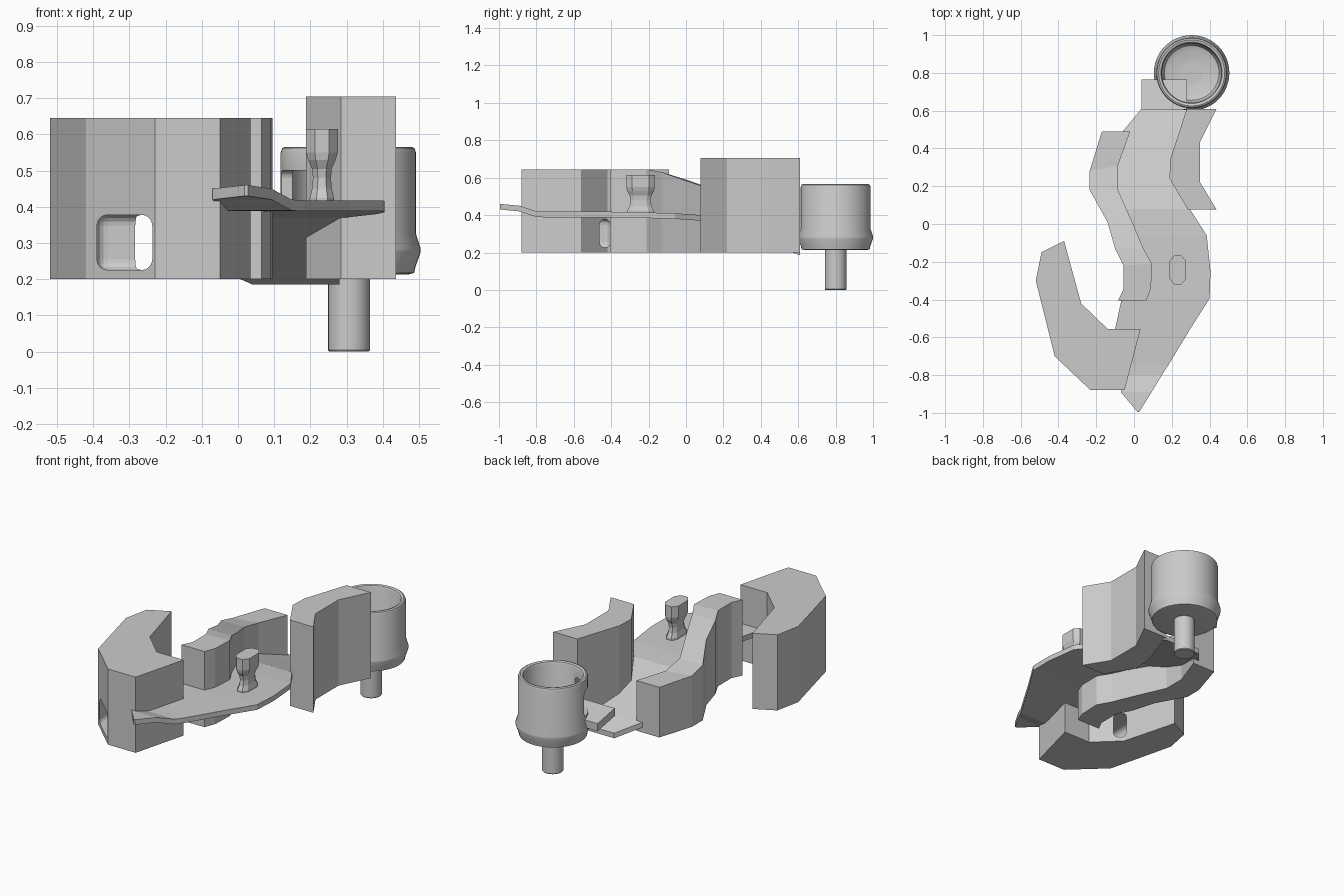
import bpy, bmesh
from math import cos, sin, pi, radians

if "Cube" in bpy.data.objects:
    bpy.data.objects.remove(bpy.data.objects["Cube"])


def make_object(name, bm):
    bmesh.ops.recalc_face_normals(bm, faces=bm.faces)
    me = bpy.data.meshes.new(name)
    bm.to_mesh(me)
    bm.free()
    ob = bpy.data.objects.new(name, me)
    bpy.context.collection.objects.link(ob)
    return ob


def skin(name, rings):
    """Closed solid through equal-length rings of points."""
    bm = bmesh.new()
    vs = [[bm.verts.new(p) for p in r] for r in rings]
    n = len(vs[0])
    for a, b in zip(vs, vs[1:]):
        for i in range(n):
            bm.faces.new((a[i], a[(i + 1) % n], b[(i + 1) % n], b[i]))
    bm.faces.new(vs[0])
    bm.faces.new(vs[-1])
    return make_object(name, bm)


def strip(name, stations):
    """Wall or plate from stations (left xy, right xy, bottom, top)."""
    return skin(name, [[(*l, b), (*r, b), (*r, t), (*l, t)] for l, r, b, t in stations])


def lathe(name, profile, cx, cy, n=48):
    """Profile of (radius, z) spun round a vertical axis."""
    ob = skin(name, [[(cx + r * cos(2 * pi * i / n), cy + r * sin(2 * pi * i / n), z)
                      for i in range(n)] for r, z in profile])
    smooth(ob)
    return ob


def activate(ob):
    bpy.ops.object.select_all(action='DESELECT')
    ob.select_set(True)
    bpy.context.view_layer.objects.active = ob


def smooth(ob):
    activate(ob)
    bpy.ops.object.shade_smooth_by_angle(angle=radians(35))


def box(name, lo, hi):
    return skin(name, [[(lo[0], lo[1], z), (hi[0], lo[1], z),
                        (hi[0], hi[1], z), (lo[0], hi[1], z)] for z in (lo[2], hi[2])])


def cut(ob, cutter, bevel):
    cutter.hide_render = True
    m = cutter.modifiers.new("round", 'BEVEL')
    m.width, m.segments = bevel, 4
    activate(ob)
    m = ob.modifiers.new("cut", 'BOOLEAN')
    m.operation, m.object, m.solver = 'DIFFERENCE', cutter, 'EXACT'
    bpy.ops.object.modifier_apply(modifier=m.name)
    bpy.data.objects.remove(cutter)


# hooked wall at the front left, with a window in its slanted face
hook = strip("hook_wall", [(o, i, 0.2, 0.645) for o, i in [
    ((-.49, -.15), (-.37, -.09)), ((-.52, -.30), (-.34, -.20)),
    ((-.42, -.70), (-.28, -.42)), ((-.23, -.88), (-.14, -.555)),
    ((-.05, -.88), (.035, -.555))]])
cut(hook, box("window_cutter", (-.39, -1, .225), (-.237, -.405, .378)), 0.03)

# wavy left wall, stepping down toward the back
strip("wavy_wall", [(l, r, 0.2, t) for l, r, t in [
    ((-.17, .49), (-.02, .49), .495), ((-.235, .28), (-.085, .31), .50),
    ((-.235, .18), (-.085, .18), .525), ((-.14, .01), (0, -.01), .587),
    ((-.10, -.13), (.05, -.13), .63), ((-.055, -.22), (.095, -.21), .645),
    ((-.055, -.345), (.09, -.34), .645), ((-.085, -.405), (.065, -.405), .645)]])

# tall right wall
strip("right_wall", [(l, r, 0.2, 0.705) for l, r in [
    ((.28, .61), (.437, .61)), ((.192, .345), (.35, .435)),
    ((.188, .24), (.35, .22)), ((.285, .077), (.437, .077))]])

# thin track floor: raised front tip, level middle, ramp down at the back
strip("track_floor", [((l, y), (r, y), t - .03, t) for y, l, r, t in [
    (-.995, .018, .028, .46), (-.89, -.07, .093, .45), (-.80, -.045, .148, .42),
    (-.75, -.03, .18, .418), (-.555, -.10, .298, .418), (-.395, -.065, .40, .418),
    (-.25, -.02, .405, .415), (-.06, -.04, .385, .41), (.08, -.08, .295, .40),
    (.24, -.15, .25, .345), (.35, -.15, .25, .306), (.49, -.06, .28, .26),
    (.61, .04, .28, .215)]])

# octagonal peg with a waist
oct_shape = [(-1, -.6), (-.45, -1), (.45, -1), (1, -.6), (1, .6), (.45, 1), (-.45, 1), (-1, .6)]
skin("peg", [[(.232 + x * a, -.243 + y * b, z) for x, y in oct_shape] for z, a, b in [
    (.40, .034, .07), (.425, .034, .07), (.45, .027, .058), (.48, .025, .054),
    (.505, .027, .058), (.53, .038, .072), (.55, .044, .076), (.615, .044, .076)]])

# small ledge leading into the cup
strip("cup_ledge", [((.04, .605), (.28, .605), .315, .36), ((.04, .765), (.28, .765), .285, .33)])

# open cup with a flared foot ring
cup = lathe("cup", [
    (.165, .213), (.182, .217), (.186, .235), (.200, .275), (.200, .285), (.187, .325),
    (.187, .55), (.183, .562), (.175, .566), (.162, .562), (.157, .55),
    (.157, .29), (.145, .26), (.12, .25)], .305, .80)
cut(cup, box("entry_cutter", (.06, .59, .35), (.27, .775, .50)), 0.02)
smooth(cup)

# stem under the cup
lathe("stem", [(.055, 0), (.058, .004), (.058, .255)], .307, .80, 32)
